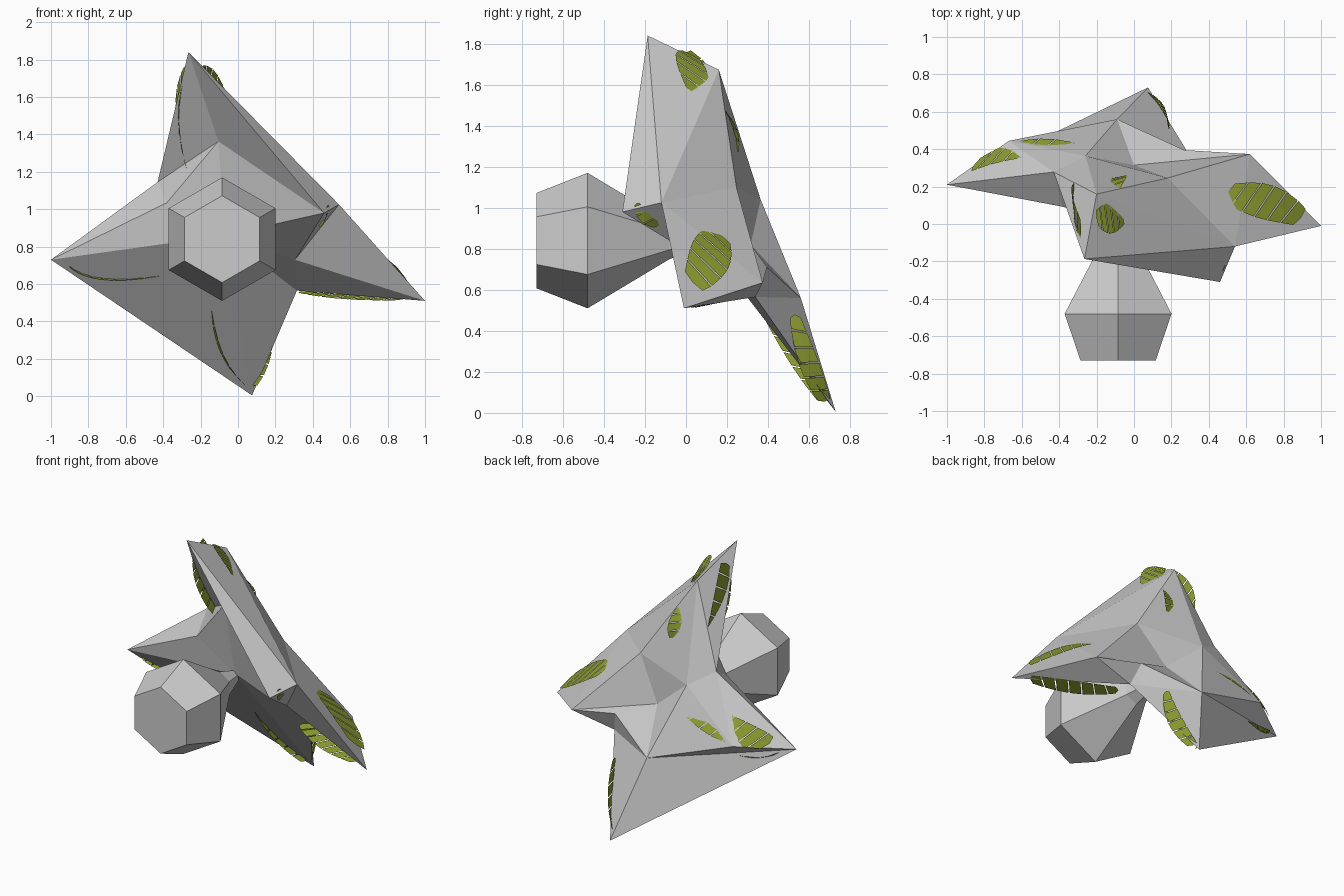
import bpy, bmesh, math
from mathutils import Vector

if "Cube" in bpy.data.objects:
    bpy.data.objects.remove(bpy.data.objects["Cube"])


def make_object(name, bm, color=None):
    mesh = bpy.data.meshes.new(name)
    bm.to_mesh(mesh)
    bm.free()
    obj = bpy.data.objects.new(name, mesh)
    bpy.context.collection.objects.link(obj)
    if color:
        mat = bpy.data.materials.get("leaf_green") or bpy.data.materials.new("leaf_green")
        mat.diffuse_color = color
        mat.use_nodes = True
        mat.node_tree.nodes["Principled BSDF"].inputs["Base Color"].default_value = mat.diffuse_color
        mesh.materials.append(mat)
    return obj


# Four-armed faceted shell: key corners, then faces named by corner letters
corners = {
    "A": (-.265, -.187, 1.84), "B": (1, -.01, .51), "C": (-1, .21, .73), "D": (.075, .73, .005),
    "E": (.46, -.31, .98), "F": (.54, -.12, 1.025), "G": (-.2, .16, 1.673), "H": (.62, .374, .635),
    "I": (.18, .246, 1.1), "J": (0, .315, .82), "K": (-.26, .364, 1.04), "L": (-.43, .278, 1.145),
    "M": (-.67, .444, .75), "N": (-.09, .56, .56), "O": (.27, .395, .71), "P": (.315, .338, .565),
    "Q": (.305, .1, .73), "R": (-.105, 0, 1.363), "S": (-.38, .092, 1.035), "T": (-.07, .07, .86),
}
faces = ("ALR LSR ARE AEF RTE RST LCS SCT CDT TDP TPQ QPB QBF TQE EQF "
         "ALKG AGIF IHBF KGIJ LKMC CDN CNM KJNM IHJ HJO JON DPON HOPB").split()
bm = bmesh.new()
v = {k: bm.verts.new(p) for k, p in corners.items()}
for f in faces:
    bm.faces.new([v[c] for c in f])
bmesh.ops.triangulate(bm, faces=[f for f in bm.faces if len(f.verts) > 3])
bmesh.ops.recalc_face_normals(bm, faces=bm.faces)
make_object("crown_shell", bm)

# Six-sided bud in front, lathed along y
bm = bmesh.new()
rings = []
for y, r in ((-.73, .232), (-.48, .33), (-.08, .09), (.08, .04)):
    rings.append([bm.verts.new((-.085 + r * math.sin(i * math.pi / 3), y,
                                .84 + r * math.cos(i * math.pi / 3))) for i in range(6)])
for a, b in zip(rings, rings[1:]):
    for i in range(6):
        j = (i + 1) % 6
        bm.faces.new((a[i], a[j], b[j], b[i]))
bm.faces.new(rings[0])
bm.faces.new(rings[-1])
bmesh.ops.recalc_face_normals(bm, faces=bm.faces)
make_object("bud", bm)


# Leaf blade: slanted leaflets along an arc through three points
def frond(name, p0, p1, p2, side, count=6):
    p0, p1, p2, side = map(Vector, (p0, p1, p2, side))
    ctrl = 2 * p1 - (p0 + p2) / 2

    def arc(t):
        t = min(max(t, 0), 1)
        return p0 * (1 - t) ** 2 + ctrl * 2 * t * (1 - t) + p2 * t * t

    bm = bmesh.new()
    for i in range(count):
        t0, t1 = i / count, (i + .9) / count
        rows = []
        for s in (-1, 0, 1):
            row = []
            for t in (t0, t1):
                w = .55 + .45 * math.sin(math.pi * t)
                row.append(bm.verts.new(arc(t + .06 * s) + side * s * w))
            rows.append(row)
        for a, b in zip(rows, rows[1:]):
            bm.faces.new((a[0], a[1], b[1], b[0]))
    make_object(name, bm, (.27, .34, .03, 1))


frond("top_frond_left", (-.28, .17, 1.23), (-.325, .08, 1.52), (-.28, -.04, 1.75), (-.01, .11, .03))
frond("top_frond_right", (-.2, .03, 1.745), (-.13, .03, 1.68), (-.05, .05, 1.54), (-.02, .08, -.04), 5)
frond("top_frond_back", (-.1, .18, 1.48), (-.09, .24, 1.38), (-.08, .25, 1.27), (.05, .01, 0), 4)
frond("right_frond_upper", (.5, .17, .87), (.7, .12, .77), (.9, .03, .63), (.03, .09, -.06))
frond("right_frond_lower", (.33, .24, .56), (.6, .13, .53), (.9, .04, .52), (.01, .06, .012), 7)
frond("rear_frond_right", (.18, .53, .48), (.165, .6, .24), (.08, .68, .05), (-.01, .04, .03))
frond("rear_frond_left", (-.16, .37, .53), (-.1, .545, .25), (.05, .67, .05), (-.02, .03, .02), 7)
frond("left_frond_lower", (-.9, .25, .7), (-.7, .3, .635), (-.36, .27, .66), (0, .05, .015), 8)
frond("left_frond_upper", (-.86, .31, .77), (-.6, .4, .84), (-.28, .39, .91), (.02, .05, -.07), 7)
frond("front_frond_tip", (.48, -.24, 1.02), (.47, -.2, .95), (.43, -.13, .91), (.01, .02, .02), 3)
